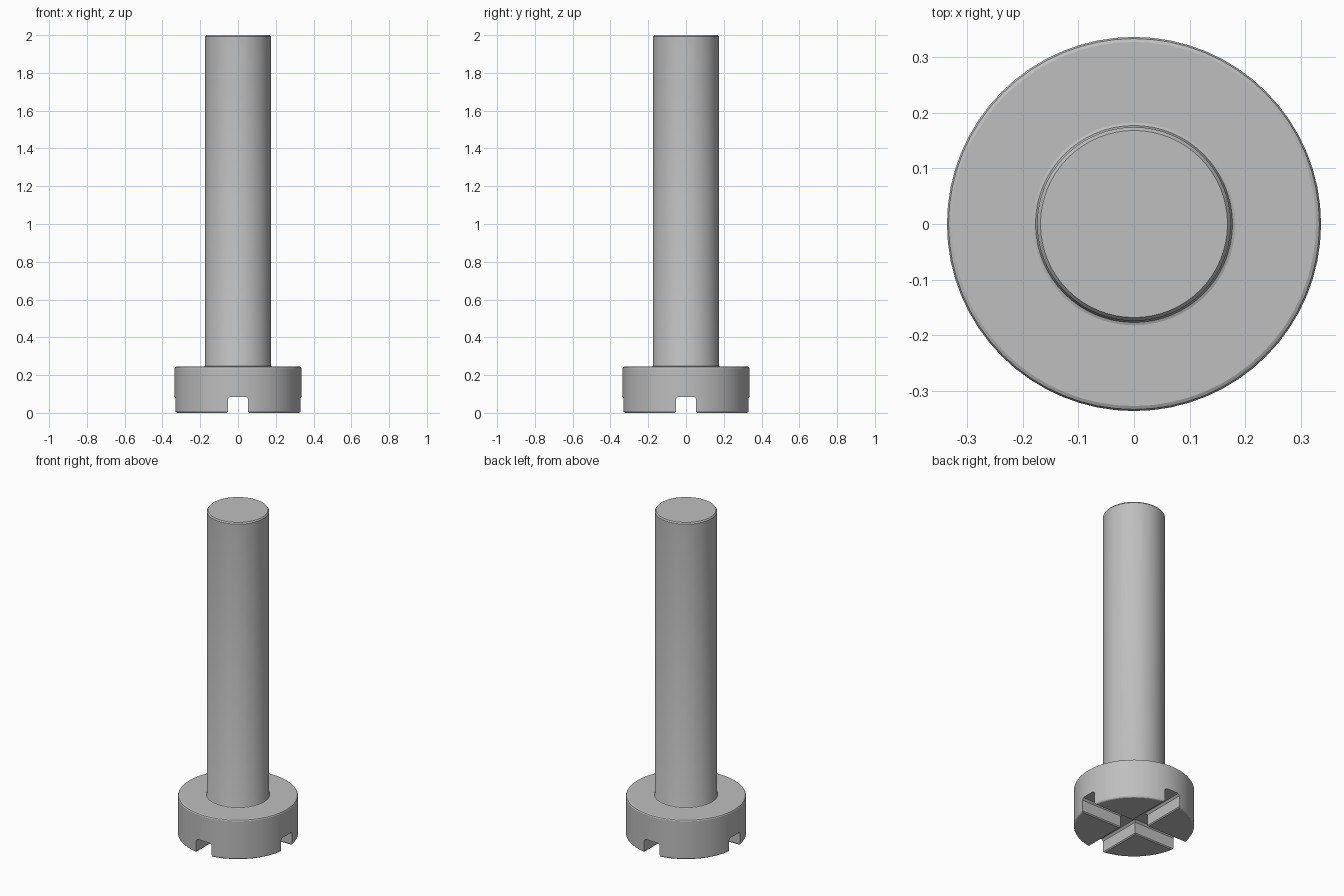
import bpy, bmesh, math

cube = bpy.data.objects.get("Cube")
if cube:
    bpy.data.objects.remove(cube, do_unlink=True)

steel = bpy.data.materials.new("plain grey")
steel.use_nodes = True
GREY = (0.52, 0.52, 0.52, 1)
steel.diffuse_color = GREY
steel.node_tree.nodes["Principled BSDF"].inputs["Base Color"].default_value = GREY


def add_object(name, bm):
    bmesh.ops.recalc_face_normals(bm, faces=bm.faces)
    mesh = bpy.data.meshes.new(name)
    bm.to_mesh(mesh)
    bm.free()
    mesh.materials.append(steel)
    obj = bpy.data.objects.new(name, mesh)
    bpy.context.collection.objects.link(obj)
    return obj


def lathe(name, profile, sides=64):
    """Closed solid of revolution from (radius, height) points."""
    bm = bmesh.new()
    rings = []
    for r, z in profile:
        rings.append([bm.verts.new((r * math.cos(a), r * math.sin(a), z))
                      for a in (math.tau * i / sides for i in range(sides))])
    for low, high in zip(rings, rings[1:]):
        for i in range(sides):
            j = (i + 1) % sides
            bm.faces.new((low[i], low[j], high[j], high[i]))
    bm.faces.new(rings[0][::-1])
    bm.faces.new(rings[-1])
    return add_object(name, bm)


def slot_cutter(name, angle):
    """Long prism with chamfered top corners and a flared mouth."""
    half = [(0.067, -0.01), (0.053, 0.006), (0.053, 0.074), (0.042, 0.085)]
    section = half + [(-x, z) for x, z in reversed(half)]
    bm = bmesh.new()
    face = bm.faces.new([bm.verts.new((x, -0.5, z)) for x, z in section])
    side = bmesh.ops.extrude_face_region(bm, geom=[face])["geom"]
    bmesh.ops.translate(bm, vec=(0, 1, 0),
                        verts=[v for v in side if isinstance(v, bmesh.types.BMVert)])
    obj = add_object(name, bm)
    obj.rotation_euler.z = angle
    obj.hide_render = True
    return obj


# Head with softened rims
head = lathe("head", [(0.328, 0), (0.333, 0.003), (0.336, 0.009),
                      (0.336, 0.236), (0.333, 0.242), (0.327, 0.245)])

# Shaft with a small fillet at the head and a chamfered tip
shaft = lathe("shaft", [(0.182, 0.235), (0.182, 0.245), (0.177, 0.247),
                        (0.174, 0.254), (0.174, 1.992), (0.168, 2.0)])

# Crossed slots through the underside of the head
cutters = [slot_cutter("slot_cutter_front", 0),
           slot_cutter("slot_cutter_side", math.pi / 2)]
bpy.context.view_layer.update()
bpy.context.view_layer.objects.active = head
for cutter in cutters:
    cut = head.modifiers.new("slot", 'BOOLEAN')
    cut.operation = 'DIFFERENCE'
    cut.solver = 'EXACT'
    cut.object = cutter
    bpy.ops.object.modifier_apply(modifier=cut.name)
for cutter in cutters:
    bpy.data.objects.remove(cutter, do_unlink=True)

# Smooth round walls, crisp edges
bpy.ops.object.select_all(action='DESELECT')
for part in (head, shaft):
    part.select_set(True)
bpy.ops.object.shade_smooth_by_angle(angle=math.radians(25))
